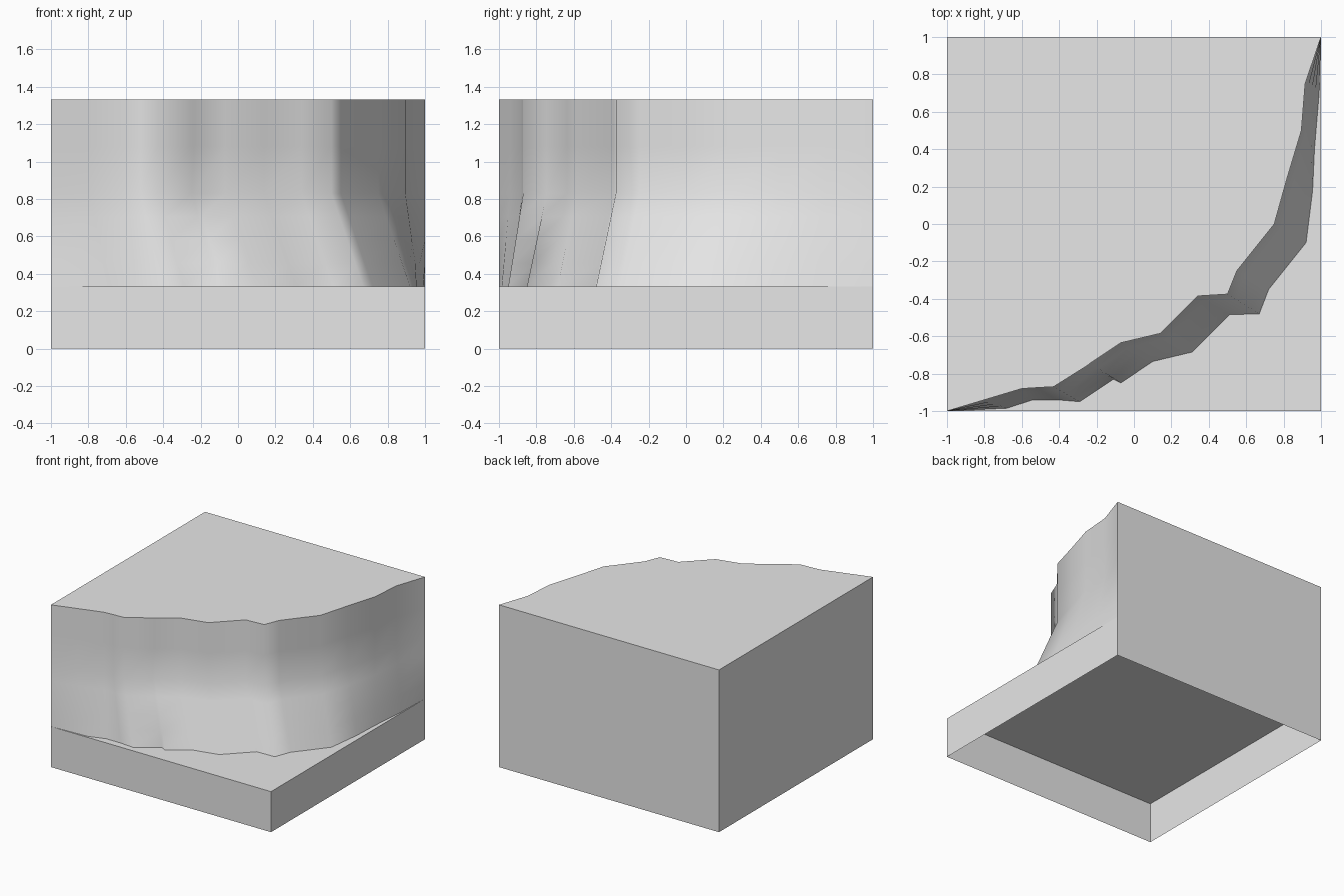
import bpy
import bmesh

cube = bpy.data.objects.get("Cube")
if cube:
    bpy.data.objects.remove(cube, do_unlink=True)

GROUND, BEND, TOP = 0.333, 0.83, 1.333

stone = bpy.data.materials.new("light grey stone")
stone.use_nodes = True
stone.diffuse_color = (0.8, 0.8, 0.8, 1)
stone.node_tree.nodes["Principled BSDF"].inputs["Base Color"].default_value = (0.8, 0.8, 0.8, 1)


def finish(name, bm, smooth=False):
    mesh = bpy.data.meshes.new(name)
    for face in bm.faces:
        face.smooth = smooth
    bm.to_mesh(mesh)
    bm.free()
    mesh.materials.append(stone)
    obj = bpy.data.objects.new(name, mesh)
    bpy.context.collection.objects.link(obj)
    return obj


def sheet(name, rows, smooth=False):
    """Quad sheet from rows of points, top row first, each running left to right."""
    bm = bmesh.new()
    grid = [[bm.verts.new(p) for p in row] for row in rows]
    for upper, lower in zip(grid, grid[1:]):
        for i in range(len(upper) - 1):
            bm.faces.new((lower[i], lower[i + 1], upper[i + 1], upper[i]))
    return finish(name, bm, smooth)


def level(path, z):
    return [(x, y, z) for x, y in path]


# Cliff outline: rim at the top, foot where it meets the ground
rim = [(-1, -1), (-.8, -.94), (-.6, -.88), (-.52, -.875), (-.43, -.87),
       (-.25, -.757), (-.235, -.745), (-.07, -.635), (.14, -.585), (.34, -.385),
       (.5, -.375), (.55, -.25), (.75, 0), (.82, .25), (.895, .5), (.915, .75), (1, 1)]
foot = [(-1, -1), (-.68, -.985), (-.54, -.94), (-.41, -.94), (-.29, -.95),
        (-.11, -.83), (-.07, -.85), (.1, -.735), (.31, -.685), (.51, -.485),
        (.67, -.48), (.72, -.35), (.92, -.1), (.955, .18), (.965, .4), (.99, .7), (1, 1)]


def blend(t):
    return [(a + (c - a) * t, b + (d - b) * t) for (a, b), (c, d) in zip(rim, foot)]


# Cliff face: upright above the bend, flaring out below it
rows = [level(rim, TOP), level(rim, (TOP + BEND) / 2)]
for step in range(5):
    t = step / 4
    rows.append(level(blend(t), BEND + (GROUND - BEND) * t))
sheet("cliff_face", rows, smooth=True)

# Plateau on top of the cliff
bm = bmesh.new()
bm.faces.new([bm.verts.new(p) for p in level(rim + [(-1, 1)], TOP)])
finish("plateau_top", bm)

# Ground slab and the low walls below it, open underneath
sheet("ground", [level([(-1, 1), (1, 1)], GROUND), level([(-1, -1), (1, -1)], GROUND)])
front_path = [(-1, -1), (1, -1), (1, 1)]
sheet("base_walls", [level(front_path, GROUND), level(front_path, 0)])

# Full-height walls at the back and side
back_path = [(1, 1), (-1, 1), (-1, -1)]
sheet("back_walls", [level(back_path, TOP), level(back_path, 0)])
